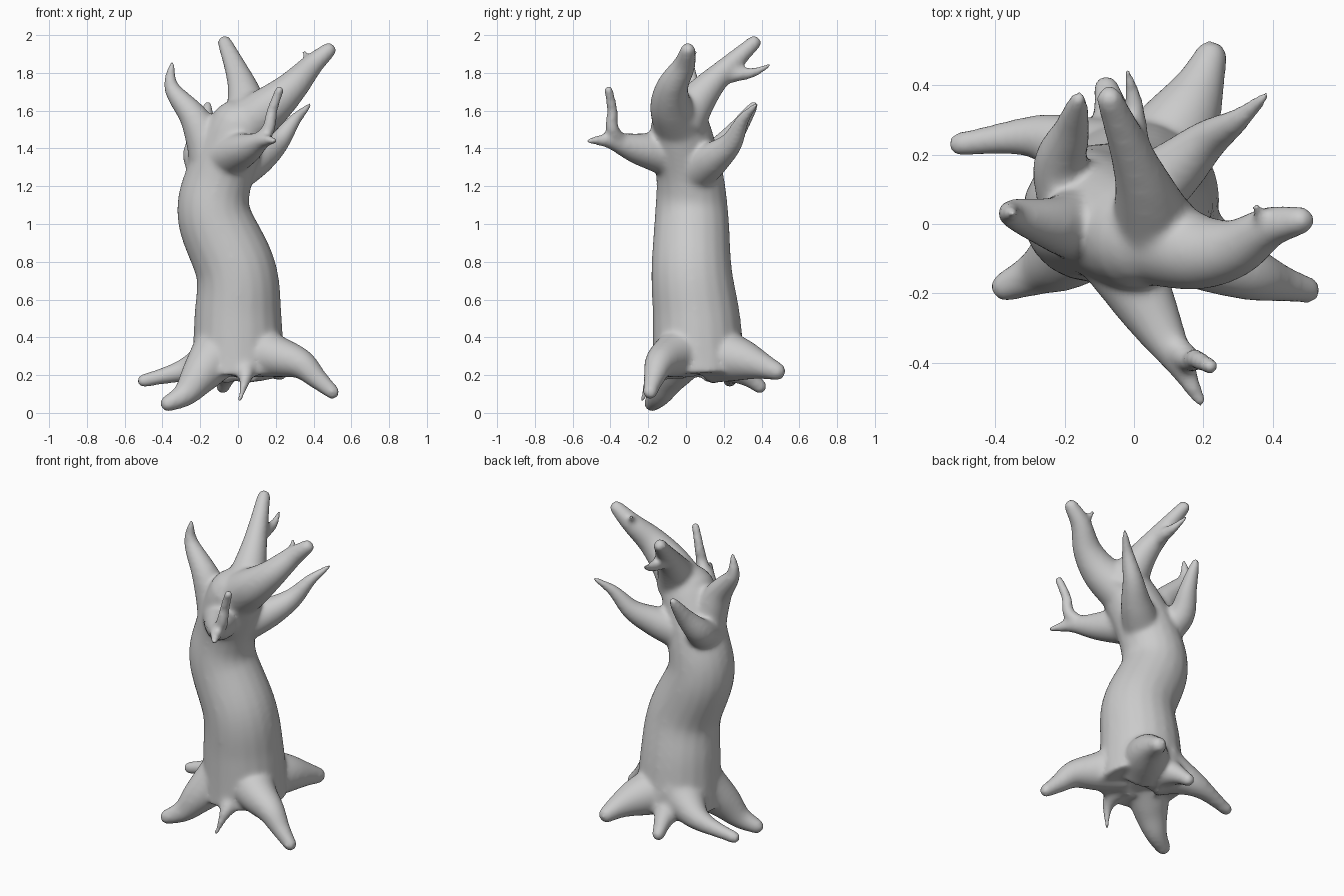
import bpy, bmesh, math
from mathutils import Vector

default_cube = bpy.data.objects.get("Cube")
if default_cube:
    bpy.data.objects.remove(default_cube, do_unlink=True)

SIDES = 20
STEPS = 8
UP = Vector((0, 0, 1))
GREY = (.6, .6, .6, 1)

bark = bpy.data.materials.new("grey bark")
bark.use_nodes = True
bark.diffuse_color = GREY
bark.node_tree.nodes["Principled BSDF"].inputs["Base Color"].default_value = GREY

tree_bmesh = bmesh.new()


def spline_point(keys, position):
    """Point on a smooth curve through the keys, position counted in keys."""
    last = len(keys) - 1
    index = min(int(position), last - 1)
    t = position - index
    before, start = keys[max(index - 1, 0)], keys[index]
    end, after = keys[index + 1], keys[min(index + 2, last)]
    leave, arrive = (end - before) / 2, (after - start) / 2
    ease = t * t * (3 - 2 * t)
    return (start.lerp(end, ease) + leave * t * (1 - t) ** 2
            - arrive * t * t * (1 - t))


def add_ring(centre, direction, radius):
    """Circle of vertices facing along the direction, without twist."""
    turn = UP.rotation_difference(direction)
    ring = []
    for side in range(SIDES):
        angle = math.tau * side / SIDES
        spoke = Vector((math.cos(angle), math.sin(angle), 0)) * radius
        ring.append(tree_bmesh.verts.new(centre + turn @ spoke))
    return ring


def limb(*points, thick, thin, taper=1.4):
    """Limb along the points, flared at its start, with a rounded tip."""
    keys = [Vector(point) for point in points]
    total = (len(keys) - 1) * STEPS
    path = [spline_point(keys, step / STEPS) for step in range(total + 1)]
    rings = []
    for step, centre in enumerate(path):
        direction = path[min(step + 1, total)] - path[max(step - 1, 0)]
        radius = thin + (thick - thin) * (1 - step / total) ** taper
        rings.append(add_ring(centre, direction, radius))
    direction.normalize()
    for part in range(1, 4):
        angle = part * math.pi / 8
        centre = path[-1] + direction * thin * math.sin(angle)
        rings.append(add_ring(centre, direction, thin * math.cos(angle)))
    for lower, upper in zip(rings, rings[1:]):
        for side in range(SIDES):
            tree_bmesh.faces.new((lower[side - 1], lower[side],
                                  upper[side], upper[side - 1]))
    tree_bmesh.faces.new(rings[0][::-1])
    tree_bmesh.faces.new(rings[-1])


# Swaying trunk
limb((0, .07, .21), (0, .055, .5), (-.01, .03, .75), (-.125, .03, 1.04),
     (-.1, .02, 1.25), (0, -.03, 1.5), thick=.25, thin=.16, taper=1)

# Large left branch with its nub
limb((.05, -.04, 1.53), (.18, -.08, 1.63), (.29, -.07, 1.73), (.39, -.01, 1.84),
     (.48, .01, 1.92), thick=.14, thin=.042, taper=1.2)
limb((.39, -.02, 1.83), (.35, .05, 1.91), thick=.045, thin=.015)

# Tall rear branch with its nub
limb((.06, -.02, 1.55), (.02, .13, 1.74), (-.07, .36, 1.96),
     thick=.14, thin=.04)
limb((0, .22, 1.79), (0, .35, 1.8), (-.02, .44, 1.84), thick=.05, thin=.015)

# Curled right branch
limb((-.15, 0, 1.38), (-.23, 0, 1.56), (-.35, .03, 1.72), (-.35, .03, 1.85),
     thick=.12, thin=.015, taper=1.2)

# Short rear right branch
limb((-.17, .05, 1.31), (-.21, .17, 1.38), (-.18, .27, 1.5), (-.16, .36, 1.63),
     thick=.11, thin=.025, taper=1)

# Rear left branch
limb((-.02, .05, 1.28), (.11, .15, 1.35), (.21, .24, 1.43), (.3, .3, 1.55),
     (.38, .37, 1.63), thick=.12, thin=.016, taper=1.2)

# Forked front branch
limb((-.06, -.06, 1.36), (.05, -.26, 1.4), (.13, -.4, 1.44), (.19, -.51, 1.44),
     thick=.13, thin=.02)
limb((.09, -.33, 1.42), (.16, -.39, 1.5), (.18, -.39, 1.6), (.22, -.41, 1.71),
     thick=.045, thin=.026)

# Front left root
limb((.08, 0, .33), (.2, -.08, .3), (.33, -.14, .26), (.42, -.17, .18),
     (.5, -.19, .11), thick=.15, thin=.04)

# Front right root
limb((-.1, 0, .33), (-.2, -.09, .2), (-.28, -.14, .1), (-.37, -.18, .05),
     thick=.15, thin=.045)

# Right root
limb((-.1, .17, .3), (-.27, .25, .23), (-.5, .23, .17),
     thick=.16, thin=.037, taper=2)

# Rear left root
limb((.05, .15, .31), (.14, .3, .28), (.19, .4, .25), (.22, .48, .22),
     thick=.16, thin=.05)

# Small front root
limb((.03, -.06, .27), (.04, -.18, .19), (.01, -.23, .07),
     thick=.11, thin=.016, taper=2)

# Small rear root
limb((-.04, .16, .29), (-.06, .3, .21), (-.08, .39, .14),
     thick=.14, thin=.04, taper=2)

bmesh.ops.recalc_face_normals(tree_bmesh, faces=tree_bmesh.faces)
tree_mesh = bpy.data.meshes.new("bare_tree")
tree_bmesh.to_mesh(tree_mesh)
tree_bmesh.free()
tree_mesh.materials.append(bark)
tree = bpy.data.objects.new("bare_tree", tree_mesh)
bpy.context.collection.objects.link(tree)

# Fuse the limbs into one smooth skin
fuse = tree.modifiers.new("fuse", 'REMESH')
fuse.mode = 'VOXEL'
fuse.voxel_size = .012
fuse.use_smooth_shade = True
soften = tree.modifiers.new("soften", 'SMOOTH')
soften.factor = .5
soften.iterations = 18
